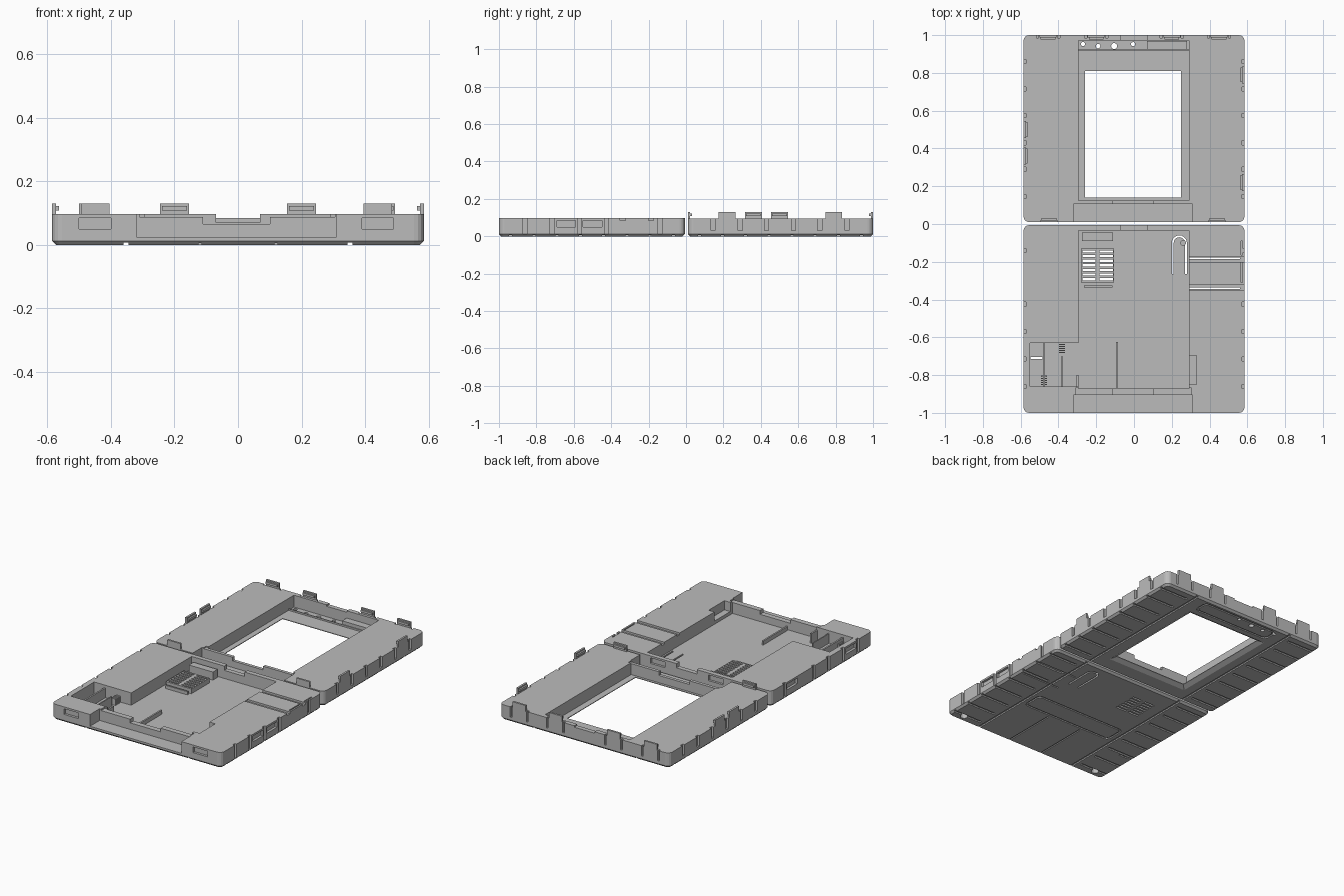
import bpy, bmesh, math

if "Cube" in bpy.data.objects:
    bpy.data.objects.remove(bpy.data.objects["Cube"])

plastic = bpy.data.materials.new("grey_plastic")
plastic.diffuse_color = (0.5, 0.5, 0.5, 1)
plastic.use_nodes = True
plastic.node_tree.nodes["Principled BSDF"].inputs["Base Color"].default_value = plastic.diffuse_color


def finish(name, bm):
    bmesh.ops.recalc_face_normals(bm, faces=bm.faces)
    me = bpy.data.meshes.new(name)
    bm.to_mesh(me)
    bm.free()
    me.materials.append(plastic)
    ob = bpy.data.objects.new(name, me)
    bpy.context.collection.objects.link(ob)
    return ob


def loft(bm, rings):
    """Closed solid through (points, z) rings."""
    vs = [[bm.verts.new((x, y, z)) for x, y in pts] for pts, z in rings]
    n = len(vs[0])
    for a, b in zip(vs, vs[1:]):
        for i in range(n):
            bm.faces.new((a[i], a[(i + 1) % n], b[(i + 1) % n], b[i]))
    bm.faces.new(vs[0])
    bm.faces.new(vs[-1])


def rect(x0, x1, y0, y1):
    return [(x0, y0), (x1, y0), (x1, y1), (x0, y1)]


def round_rect(x0, x1, y0, y1, r, seg=4):
    pts = []
    for cx, cy, a in ((x1 - r, y1 - r, 0), (x0 + r, y1 - r, 90),
                      (x0 + r, y0 + r, 180), (x1 - r, y0 + r, 270)):
        for i in range(seg + 1):
            t = math.radians(a + 90 * i / seg)
            pts.append((cx + r * math.cos(t), cy + r * math.sin(t)))
    return pts


def circle(x, y, r, n=16):
    return [(x + r * math.cos(math.tau * i / n), y + r * math.sin(math.tau * i / n)) for i in range(n)]


def boxes(name, items):
    """Several boxes (x0, x1, y0, y1, z0, z1) in one object."""
    bm = bmesh.new()
    for x0, x1, y0, y1, z0, z1 in items:
        loft(bm, [(rect(x0, x1, y0, y1), z0), (rect(x0, x1, y0, y1), z1)])
    return finish(name, bm)


def solids(name, items):
    bm = bmesh.new()
    for rings in items:
        loft(bm, rings)
    return finish(name, bm)


def cut(body, cutter):
    cutter.hide_render = True
    m = body.modifiers.new("cut", 'BOOLEAN')
    m.operation, m.solver, m.object = 'DIFFERENCE', 'EXACT', cutter
    m.use_self = True
    bpy.context.view_layer.objects.active = body
    bpy.ops.object.modifier_apply(modifier=m.name)
    bpy.data.objects.remove(cutter)


def shell(name, y0, y1, h):
    X, c = 0.585, 0.012
    return solids(name, [[(round_rect(-X + c, X - c, y0 + c, y1 - c, 0.02), 0),
                          (round_rect(-X, X, y0, y1, 0.03), c),
                          (round_rect(-X, X, y0, y1, 0.03), h)]])


def both(fn, sides=(-1, 1)):
    return [fn(s) for s in sides]


def span(s, a, b):
    """x range measured outward, on side s."""
    return (min(s * a, s * b), max(s * a, s * b))


def side_slots(ys, z0):
    return [(*span(s, 0.572, 0.61), y - 0.011, y + 0.011, z0, 0.2) for s in (-1, 1) for y in ys]


def under_grooves(y0, y1):
    """Long grooves plus evenly spaced cross grooves on both side bands."""
    n = 8
    out = both(lambda s: (*span(s, 0.345, 0.36), y0 - 0.02, y1 + 0.02, -0.02, 0.008))
    for i in range(n):
        y = y0 + (i + 0.5) * (y1 - y0) / n
        out += both(lambda s: (*span(s, 0.385, 0.61), y - 0.008, y + 0.008, -0.02, 0.008))
    return out


def plaque_groove(x0, x1, y0, y1):
    """Thin sunk rounded outline on the underside."""
    g = solids("plaque_cutter", [[(round_rect(x0, x1, y0, y1, 0.03), -0.02),
                                  (round_rect(x0, x1, y0, y1, 0.03), 0.007)]])
    d = 0.012
    core = solids("plaque_core", [[(round_rect(x0 + d, x1 - d, y0 + d, y1 - d, 0.02), -0.03),
                                   (round_rect(x0 + d, x1 - d, y0 + d, y1 - d, 0.02), 0.02)]])
    cut(g, core)
    return g


F = 0.02  # floor thickness

# --- window half ---
Ht = 0.094
frame = shell("window_half", 0.01, 1.0, Ht)
cut(frame, boxes("pocket", [(-0.295, 0.29, 0.125, 0.972, F, 0.3)]))
cut(frame, boxes("end_notch", [(-0.32, 0.31, -0.05, 0.105, F + 0.004, 0.3)]))
cut(frame, boxes("bar_steps", [(-0.31, 0.305, 0.1, 0.13, 0.088, 0.3), (-0.11, 0.1, 0.09, 0.14, 0.065, 0.3),
                               (-0.07, 0.07, 0.96, 1.05, 0.085, 0.3)]))
cut(frame, solids("window", [[(rect(-0.29, 0.28, 0.11, 0.84), -0.001), (rect(-0.26, 0.25, 0.14, 0.81), 0.016),
                              (rect(-0.26, 0.25, 0.14, 0.81), 0.06)]]))
cut(frame, solids("holes", [[(circle(x, y, r), -0.05), (circle(x, y, r), 0.06)] for x, y, r in
                            ((-0.27, 0.952, 0.011), (-0.19, 0.942, 0.012), (-0.105, 0.942, 0.016),
                             (-0.005, 0.952, 0.011))]))
cut(frame, boxes("slots", side_slots((0.145, 0.29, 0.43, 0.575, 0.715, 0.86), 0.03)))
cut(frame, boxes("end_slots", [(x + d - 0.006, x + d + 0.006, 0.985, 1.05, 0.03, 0.2)
                               for x in (-0.455, -0.2, 0.2, 0.45) for d in (-0.056, 0.056)]))
cut(frame, boxes("grooves", under_grooves(0.01, 1.0)))
cut(frame, plaque_groove(-0.27, 0.27, 0.872, 0.975))
boxes("inner_block", [(0.07, 0.28, 0.925, 0.97, F - 0.005, 0.05)])
boxes("inner_step", [(-0.295, 0.29, 0.918, 0.923, F - 0.005, 0.03)])

# --- clips on the window half ---
W, T = 0.045, 0.012
clips = []
for x in (-0.455, -0.2, 0.2, 0.45):
    clips += [(x - W, x + W, 1.0 - T, 1.0, 0.03, 0.13), (x - W + 0.006, x + W - 0.006, 0.978, 1.0 - T, 0.108, 0.122)]
for x in (-0.45, 0.44):
    clips += [(x - W, x + W, 0.01, 0.01 + T, 0.05, 0.13),
              (x - W + 0.006, x + W - 0.006, 0.01 + T, 0.032, 0.108, 0.122)]
for s, ys in ((-1, (0.36, 0.5)), (1, (0.22, 0.79))):
    for y in ys:
        clips += [(*span(s, 0.585 - T, 0.585), y - W, y + W, 0.03, 0.13),
                  (*span(s, 0.563, 0.585 - T), y - W + 0.006, y + W - 0.006, 0.108, 0.122)]
boxes("clips", clips)

# --- tray half ---
Hb = 0.097
tray = shell("tray_half", -1.0, -0.006, Hb)
cut(tray, boxes("pocket", [(-0.295, 0.29, -0.872, -0.035, F, 0.3)]))
cut(tray, boxes("left_pocket", [(-0.55, -0.28, -0.86, -0.63, F, 0.3)]))
cut(tray, boxes("right_recess", [(0.28, 0.33, -0.85, -0.695, 0.04, 0.3)]))
cut(tray, boxes("end_notch", [(-0.32, 0.31, -1.05, -0.905, F + 0.004, 0.3)]))
cut(tray, boxes("bar_steps", [(-0.31, 0.305, -0.91, -0.868, 0.088, 0.3), (-0.11, 0.1, -0.92, -0.86, 0.065, 0.3),
                              (-0.07, 0.07, -0.05, 0.05, 0.07, 0.3)]))

# right side lanes and slits
cut(tray, boxes("lanes", [(0.27, 0.65, y - 0.014, y + 0.014, 0.085, 0.3) for y in (-0.187, -0.338)]))
cut(tray, boxes("slits", [(0.295, 0.56, y - 0.004, y + 0.004, -0.05, 0.3) for y in (-0.182, -0.34)]
                + [(0.567, 0.575, a, b, 0.014, 0.3) for a, b in ((-0.165, -0.09), (-0.31, -0.205))]))

# latch windows receiving the clips
wins = [(x - 0.05, x + 0.05, -1.05, -0.985, 0.05, 0.085) for x in (-0.45, 0.44)]
wins += [(x - 0.05, x + 0.05, -0.02, 0.05, 0.05, 0.085) for x in (-0.455, -0.2, 0.2, 0.45)]
for s, ys in ((-1, (-0.21, -0.79)), (1, (-0.64, -0.5))):
    wins += [(*span(s, 0.57, 0.65), y - 0.05, y + 0.05, 0.05, 0.085) for y in ys]
cut(tray, boxes("latches", wins))
cut(tray, boxes("slots", side_slots((-0.86, -0.715, -0.57, -0.425, -0.14), 0.012)))

# vent grille and block
vent = boxes("vent_grille", [(-0.28, -0.105, -0.31, -0.13, F - 0.003, 0.05)])
slots = [(x, x + 0.07, -0.145 - 0.0245 * i - 0.006, -0.145 - 0.0245 * i + 0.006, -0.05, 0.1)
         for i in range(7) for x in (-0.273, -0.182)]
cut(vent, boxes("vent_slots", slots))
cut(tray, boxes("vent_slots", slots))
boxes("inner_block", [(-0.275, -0.11, -0.09, -0.045, F - 0.003, 0.07), (-0.265, -0.115, -0.335, -0.325, F - 0.003, 0.04)])

# flexible button outlined by a U slot
def arch(r, y):
    pts = [(0.24 + r * math.cos(math.pi * i / 10), -0.1 + r * math.sin(math.pi * i / 10)) for i in range(11)]
    return pts, y


outer, inner = arch(0.04, 0)[0], arch(0.03, 0)[0]
u = [(0.28, -0.265)] + outer + [(0.2, -0.265), (0.21, -0.265)] + inner[::-1] + [(0.27, -0.265)]
cut(tray, solids("button_slot", [[(u, -0.05), (u, 0.08)]]))
solids("button_post", [[(circle(0.26, -0.1, 0.015), F - 0.003), (circle(0.26, -0.1, 0.015), 0.035)]])

# small ribs and contact springs
boxes("ribs", [(-0.095, -0.085, -0.865, -0.625, F - 0.003, 0.045),
               (-0.482, -0.472, -0.86, -0.63, F - 0.003, 0.08),
               (-0.385, -0.378, -0.86, -0.7, F - 0.003, 0.08),
               (-0.305, -0.295, -0.86, -0.8, F - 0.003, 0.08)])
boxes("contact_springs", [(x - 0.016, x + 0.016, y - 0.011 * i - 0.003, y - 0.011 * i + 0.003, F - 0.003, 0.06)
                          for x, y in ((-0.381, -0.637), (-0.477, -0.806)) for i in range(5)])
cut(tray, boxes("left_slit", [(-0.548, -0.484, -0.715, -0.705, -0.05, 0.05)]))

# underside: grooves, battery door lines, plaque, screw holes
cut(tray, boxes("grooves", under_grooves(-1.0, -0.006)))
cut(tray, boxes("door_lines", [(x - 0.005, x + 0.005, -1.05, -0.64, -0.02, 0.006) for x in (-0.12, 0.12)]))
cut(tray, plaque_groove(-0.32, 0.32, -0.62, -0.48))
cut(tray, solids("screw_holes", [[(circle(s * 0.5, -0.95, 0.022), -0.02), (circle(s * 0.5, -0.95, 0.022), 0.03)]
                                 for s in (-1, 1)]))
